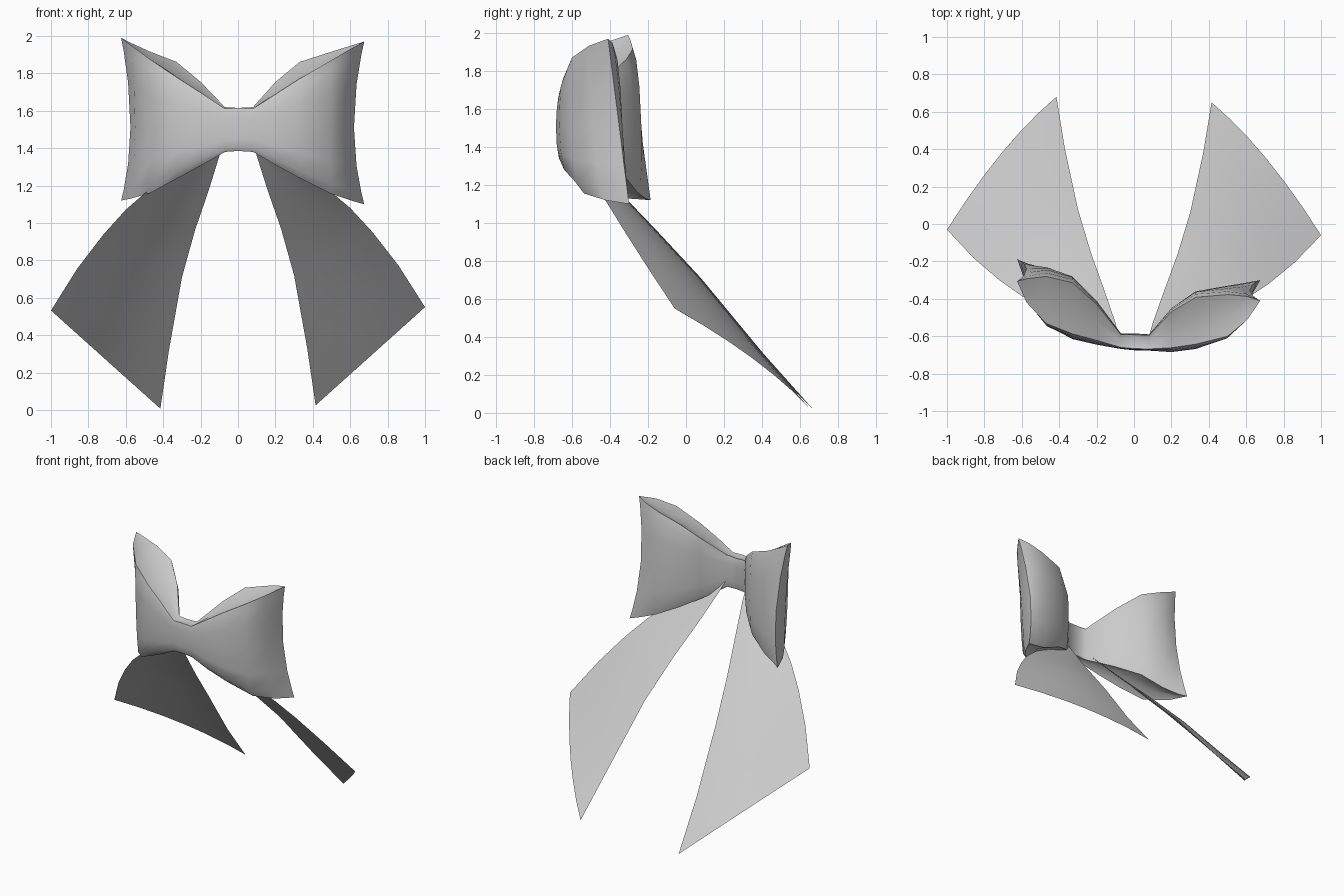
import bpy
import bmesh
import math
from mathutils import Vector

cube = bpy.data.objects.get("Cube")
if cube:
    bpy.data.objects.remove(cube, do_unlink=True)

GREY = (0.6, 0.6, 0.6, 1.0)
fabric = bpy.data.materials.new("Light grey fabric")
fabric.use_nodes = True
fabric.diffuse_color = GREY
bsdf = next(n for n in fabric.node_tree.nodes if n.type == 'BSDF_PRINCIPLED')
bsdf.inputs["Base Color"].default_value = GREY
bsdf.inputs["Roughness"].default_value = 0.7


def grid_object(name, rows, closed, flip=False):
    """Skin rows of points into one smooth surface."""
    bm = bmesh.new()
    vs = [[bm.verts.new(p) for p in row] for row in rows]
    n = len(rows[0])
    for a, b in zip(vs, vs[1:]):
        for i in range(n if closed else n - 1):
            j = (i + 1) % n
            f = bm.faces.new((a[i], a[j], b[j], b[i]))
            if flip:
                f.normal_flip()
    bmesh.ops.remove_doubles(bm, verts=bm.verts[:], dist=0.0005)
    if closed:
        bmesh.ops.recalc_face_normals(bm, faces=bm.faces[:])
    mesh = bpy.data.meshes.new(name)
    bm.to_mesh(mesh)
    bm.free()
    mesh.materials.append(fabric)
    obj = bpy.data.objects.new(name, mesh)
    bpy.context.collection.objects.link(obj)
    bpy.ops.object.select_all(action='DESELECT')
    obj.select_set(True)
    bpy.context.view_layer.objects.active = obj
    bpy.ops.object.shade_smooth_by_angle(angle=math.radians(55))
    return obj


MID_Z = 1.51


def loop_ring(x, front, back, top_front, top_back, bottom, tilt, dent):
    """Pillow cross-section: front and back panels joined by sunken gussets."""
    width = back - front
    side = math.copysign(1, x)
    # (depth fraction, height fraction) from front middle over the top to the back
    upper = [(0, 0), (.02, .5), (.05, .85), (.10, 1), (.5, 1),
             (.92, 1), (.97, .85), (1, .5), (1, 0)]
    lower = [(.98, -.5), (.94, -.85), (.88, -1), (.5, -1),
             (.2, -1), (.07, -.85), (.02, -.5)]
    ring = []
    for u, v in upper + lower:
        limit = top_front + (top_back - top_front) * u if v > 0 else bottom
        z = MID_Z + abs(v) * (limit - MID_Z)
        if u == .5:
            z -= math.copysign(0.1 * width, v)
        y = front + width * u + tilt * (MID_Z - z)
        ring.append(Vector((x - side * dent * (1 - v * v), y, z)))
    return ring


# Both loops and the gathered centre, from -x to +x
stations = [
    # x, front, back, top front, top back, bottom, tilt, dent
    (-.625, -.24, -.24, 1.99, 1.99, 1.12, .138, .05),
    (-.575, -.39, -.235, 1.95, 1.965, 1.13, .10, .025),
    (-.47, -.545, -.235, 1.87, 1.92, 1.16, .05, .01),
    (-.33, -.615, -.28, 1.77, 1.87, 1.235, .02, 0),
    (-.20, -.645, -.41, 1.69, 1.76, 1.305, 0, 0),
    (-.07, -.668, -.585, 1.61, 1.62, 1.38, 0, 0),
    (0, -.675, -.585, 1.615, 1.615, 1.385, 0, 0),
    (.08, -.677, -.59, 1.61, 1.62, 1.38, 0, 0),
    (.20, -.685, -.45, 1.68, 1.76, 1.31, 0, 0),
    (.33, -.668, -.36, 1.76, 1.87, 1.24, .02, 0),
    (.50, -.61, -.335, 1.865, 1.92, 1.155, .05, .01),
    (.605, -.49, -.335, 1.93, 1.95, 1.12, .09, .025),
    (.675, -.352, -.352, 1.97, 1.97, 1.10, .127, .055),
]
grid_object("bow_loops", [loop_ring(*s) for s in stations], True)

# Hanging ribbon tails: inner and outer edges, curved across the width
inner = [(.08, -.60, 1.44), (.10, -.53, 1.36), (.16, -.36, 1.17),
         (.23, -.17, .97), (.30, .06, .72), (.37, .38, .33), (.415, .65, .025)]
outer = [(.10, -.62, 1.45), (.28, -.55, 1.32), (.47, -.47, 1.19),
         (.60, -.40, 1.08), (.72, -.32, .95), (.86, -.205, .77), (1, -.06, .55)]
STEPS = 6


def tail(name, side, y_drift, z_drift):
    rows = []
    for k, (a, b) in enumerate(zip(inner, outer)):
        t = k / (len(inner) - 1)
        a, b = Vector(a), Vector(b)
        row = []
        for i in range(STEPS + 1):
            s = i / STEPS
            p = a.lerp(b, s)
            p.y += 0.055 * t * 4 * s * (1 - s) + y_drift * t
            p.z += z_drift * t
            p.x *= side
            row.append(p)
        rows.append(row)
    grid_object(name, rows, False, flip=side > 0)


tail("left_tail", 1, 0, 0)
tail("right_tail", -1, 0.03, -0.018)
